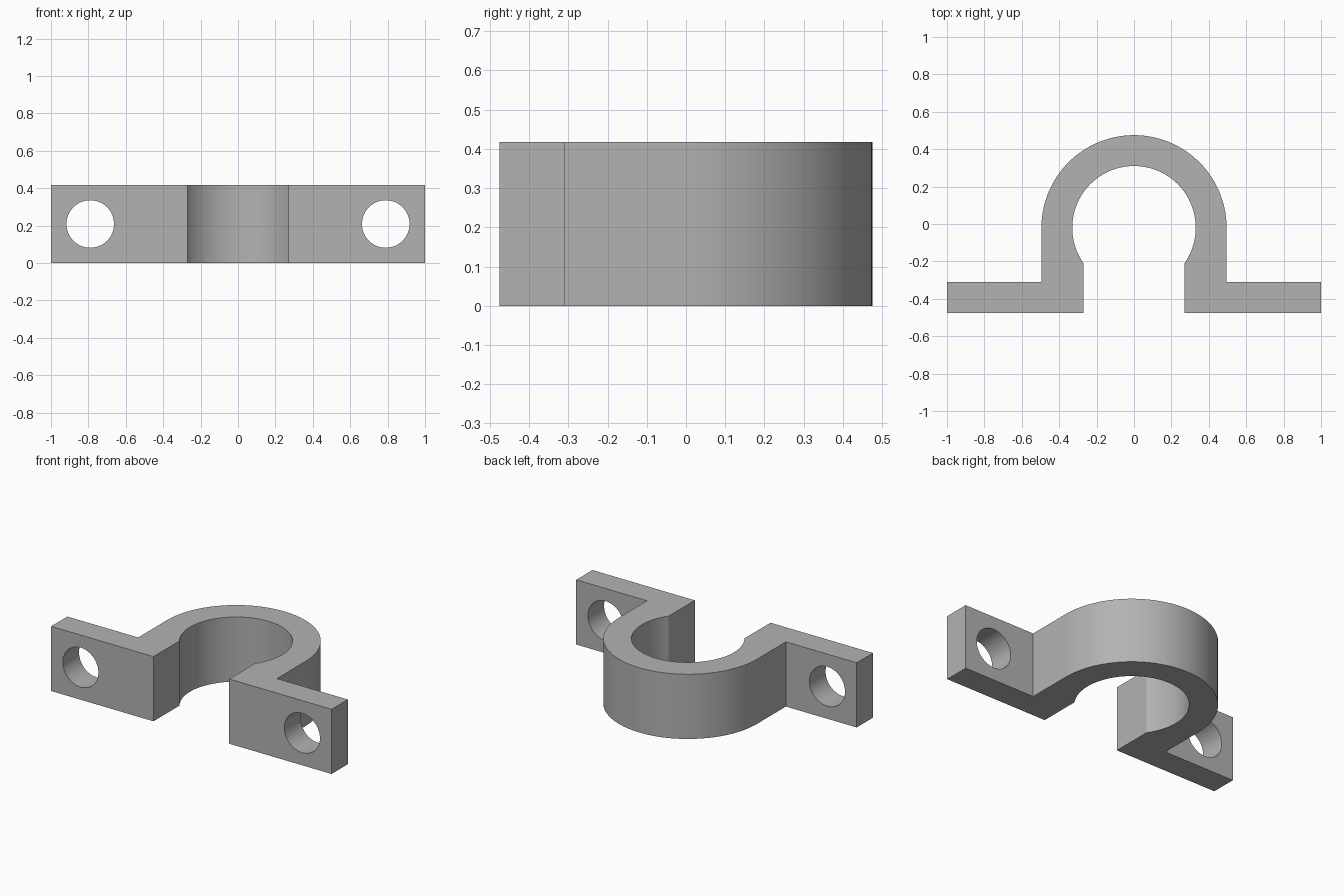
import bpy, bmesh
from math import sin, cos, asin, pi, radians

if "Cube" in bpy.data.objects:
    bpy.data.objects.remove(bpy.data.objects["Cube"])

HEIGHT = 0.417
CENTRE_Y = -0.02
OUTER, INNER = 0.495, 0.33
GAP = 0.27                      # half width of the opening
FRONT, BACK = -0.475, -0.31     # flange faces
HOLE_X, HOLE_R = 0.79, 0.127

steel = bpy.data.materials.new("grey steel")
steel.use_nodes = True
colour = (0.45, 0.45, 0.45, 1)
steel.diffuse_color = colour
steel.node_tree.nodes["Principled BSDF"].inputs["Base Color"].default_value = colour


def arc(radius, start, end, steps):
    angles = [start + (end - start) * i / steps for i in range(steps + 1)]
    return [(radius * cos(a), CENTRE_Y + radius * sin(a)) for a in angles]


# Clamp outline: flange, outer arch, flange, then back round the bore
lip = -asin((INNER ** 2 - GAP ** 2) ** 0.5 / INNER)
outline = [(GAP, FRONT), (1, FRONT), (1, BACK), (OUTER, BACK)]
outline += arc(OUTER, 0, pi, 64)
outline += [(-OUTER, BACK), (-1, BACK), (-1, FRONT), (-GAP, FRONT)]
outline += arc(INNER, pi - lip, lip, 80)

bm = bmesh.new()
base = bm.faces.new([bm.verts.new((x, y, 0)) for x, y in outline])
top = bmesh.ops.extrude_face_region(bm, geom=[base])["geom"]
bmesh.ops.translate(bm, vec=(0, 0, HEIGHT),
                    verts=[v for v in top if isinstance(v, bmesh.types.BMVert)])
bmesh.ops.recalc_face_normals(bm, faces=bm.faces)
mesh = bpy.data.meshes.new("pipe_clamp")
bm.to_mesh(mesh)
bm.free()
mesh.materials.append(steel)
clamp = bpy.data.objects.new("pipe_clamp", mesh)
bpy.context.collection.objects.link(clamp)

# Bolt holes through both flanges
for side in (-1, 1):
    bpy.ops.mesh.primitive_cylinder_add(
        vertices=64, radius=HOLE_R, depth=0.4, rotation=(pi / 2, 0, 0),
        location=(side * HOLE_X, (FRONT + BACK) / 2, HEIGHT / 2))
    cutter = bpy.context.object
    cutter.name = "bolt_hole_cutter"
    cutter.hide_render = True
    cutter.data.materials.append(steel)
    bpy.context.view_layer.objects.active = clamp
    cut = clamp.modifiers.new("bolt_hole", "BOOLEAN")
    cut.operation = "DIFFERENCE"
    cut.solver = "EXACT"
    cut.object = cutter
    bpy.ops.object.modifier_apply(modifier=cut.name)
    bpy.data.objects.remove(cutter)

# Smooth curved walls, crisp edges
bpy.ops.object.select_all(action="DESELECT")
clamp.select_set(True)
bpy.context.view_layer.objects.active = clamp
bpy.ops.object.shade_smooth_by_angle(angle=radians(25))
